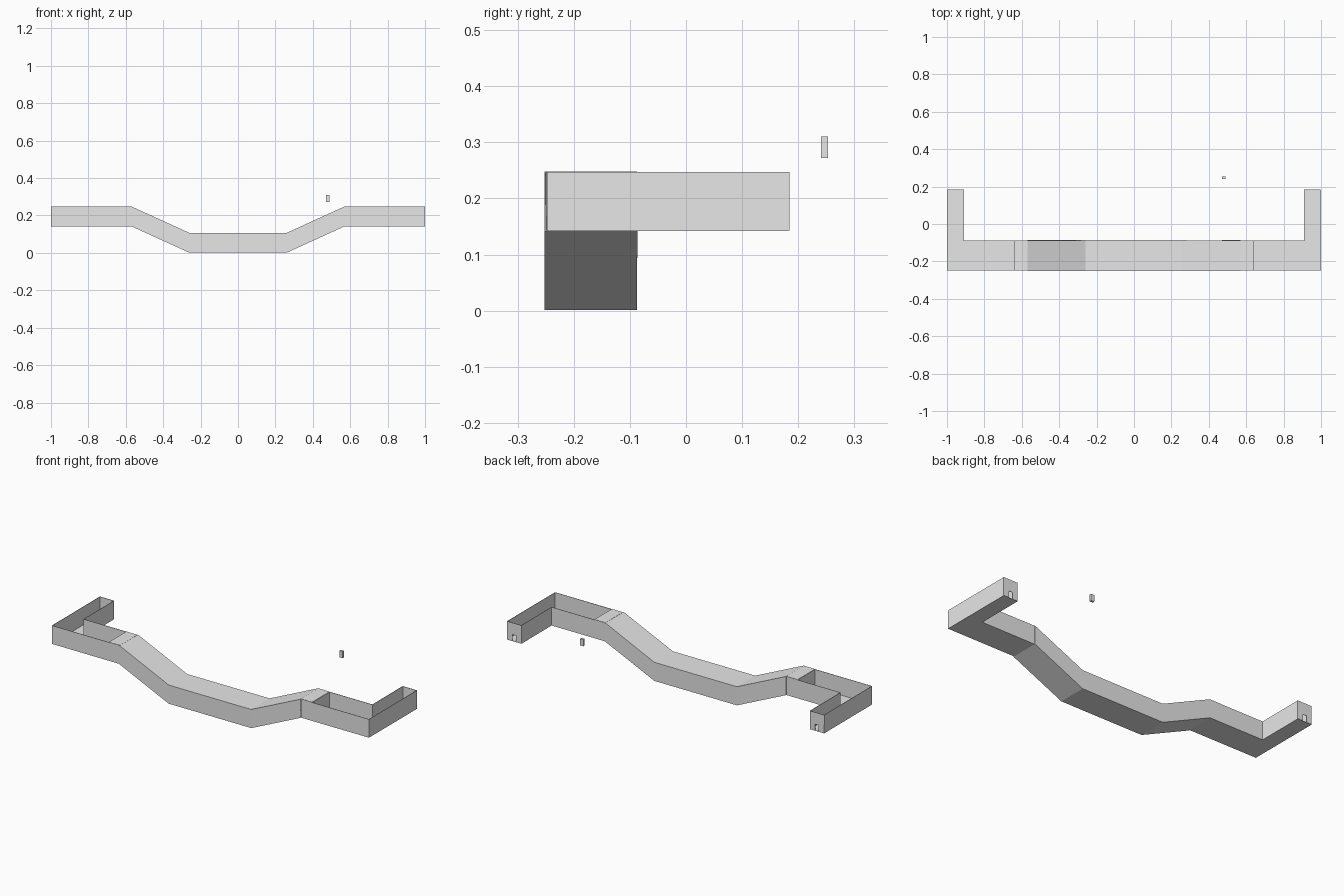
import bpy

if "Cube" in bpy.data.objects:
    bpy.data.objects.remove(bpy.data.objects["Cube"])

gray = bpy.data.materials.new("light gray")
gray.diffuse_color = (0.8, 0.8, 0.8, 1)
gray.use_nodes = True
gray.node_tree.nodes["Principled BSDF"].inputs["Base Color"].default_value = gray.diffuse_color

T = 0.003                      # sheet thickness
LOW, HIGH = 0.143, 0.247       # floor and rim of the raised ends
FRONT, BACK = -0.247, -0.09    # walls of the raised ends


def sheet(name, verts, faces, mirror=True):
    """Thin-walled part, optionally repeated on the other side."""
    me = bpy.data.meshes.new(name)
    me.from_pydata(verts, [], faces)
    me.materials.append(gray)
    ob = bpy.data.objects.new(name, me)
    bpy.context.collection.objects.link(ob)
    sol = ob.modifiers.new("thickness", 'SOLIDIFY')
    sol.thickness = T
    sol.offset = 0
    if mirror:
        mir = ob.modifiers.new("mirror", 'MIRROR')
        mir.use_mirror_merge = False
    return ob


def door_wall(name, a, b, width, height):
    """Wall from plan point a to b with a doorway in the middle."""
    length = ((b[0] - a[0]) ** 2 + (b[1] - a[1]) ** 2) ** 0.5
    h = width / length / 2
    verts = []
    for t in (0, 0.5 - h, 0.5 + h, 1):
        x, y = (a[i] + (b[i] - a[i]) * t for i in (0, 1))
        verts += [(x, y, z) for z in (LOW, LOW + height, HIGH)]
    faces = []
    for c in range(3):
        for r in range(2):
            if (c, r) != (1, 0):
                k = c * 3 + r
                faces.append((k, k + 3, k + 4, k + 1))
    sheet(name, verts, faces)


# Raised L-shaped ends: floor and open-topped walls
plan = [(0.57, FRONT), (0.998, FRONT), (0.998, 0.183),
        (0.91, 0.183), (0.91, BACK), (0.57, BACK)]
n = len(plan)
verts = [(x, y, LOW) for x, y in plan] + [(x, y, HIGH) for x, y in plan]
floor = [tuple(reversed(range(n)))]
walls = [(i, i + 1, i + 1 + n, i + n) for i in range(n - 1) if i != 2]
sheet("end_corridor", verts, floor + walls)

# End walls and inner partitions with doorways
door_wall("end_wall", plan[2], plan[3], 0.022, 0.037)
door_wall("partition", (0.64, FRONT), (0.64, BACK), 0.022, 0.037)

# Short flat roof beside each slope
sheet("roof_lip", [(0.57, FRONT, HIGH), (0.64, FRONT, HIGH),
                   (0.64, BACK, HIGH), (0.57, BACK, HIGH)], [(0, 1, 2, 3)])

# Covered sunken tunnel with sloping sides
path = [(-0.57, LOW), (-0.26, 0.002), (0.26, 0.002), (0.57, LOW)]
verts = []
for x, z in path:
    verts += [(x, -0.251, z), (x, -0.088, z),
              (x, -0.088, z + 0.104), (x, -0.251, z + 0.104)]
faces = [(4 * s + k, 4 * s + (k + 1) % 4, 4 * s + 4 + (k + 1) % 4, 4 * s + 4 + k)
         for s in range(3) for k in range(4)]
sheet("tunnel", verts, faces, mirror=False)

# Separate small door panel
bpy.ops.mesh.primitive_cube_add(size=1, location=(0.48, 0.247, 0.291))
door = bpy.context.object
door.name = "door_panel"
door.scale = (0.02, 0.012, 0.038)
door.data.materials.append(gray)
